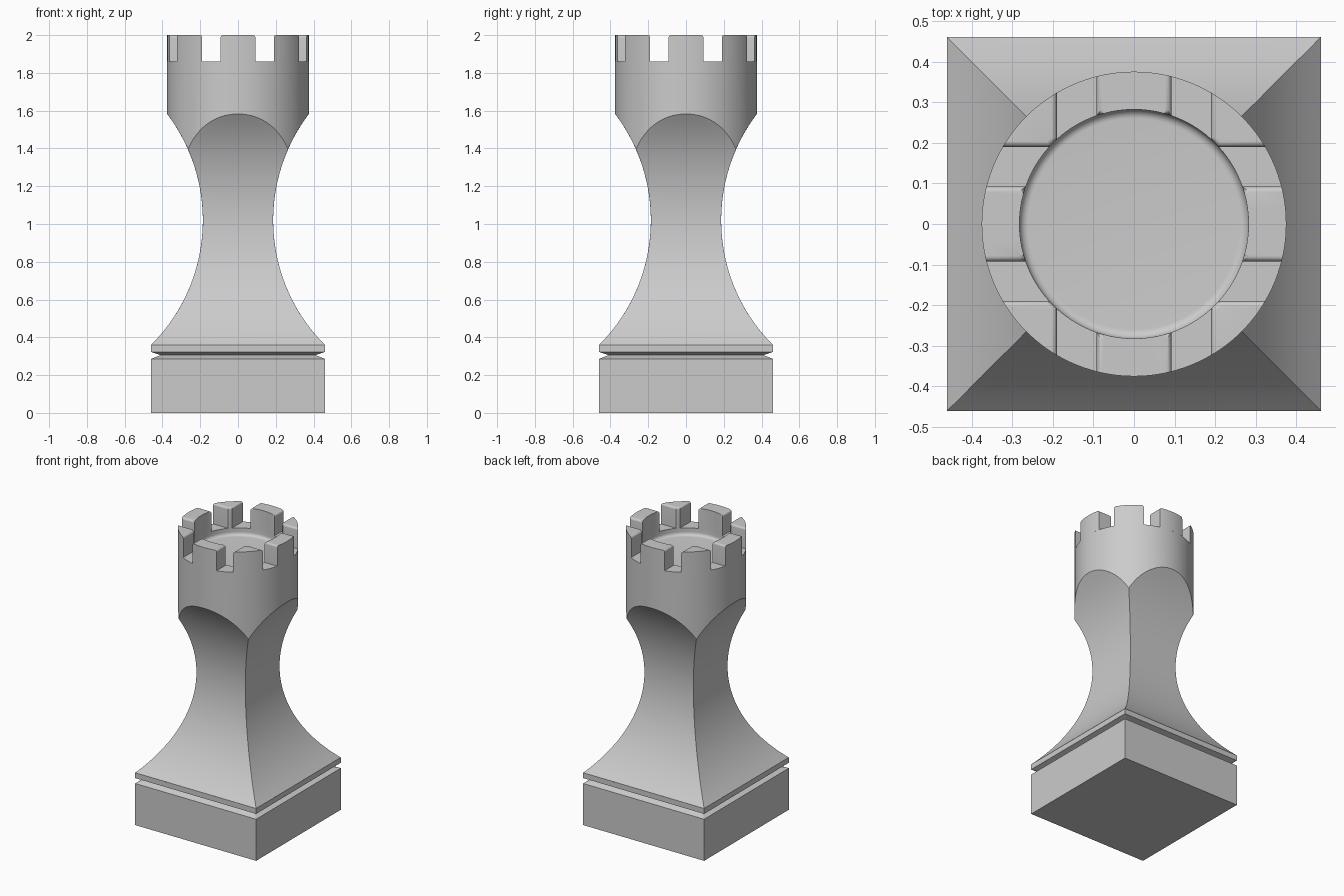
import bpy, bmesh
from math import sin, cos, pi, sqrt, asin, radians

if "Cube" in bpy.data.objects:
    bpy.data.objects.remove(bpy.data.objects["Cube"])

SEG = 128
HALF = 0.46                                 # half width of the square foot
WAIST, WAIST_Z, ARC = 0.186, 1.02, 0.932    # concave flank arc
FOOT_TOP, RIM, TOP = 0.36, 1.86, 2.0
R_OUT, R_IN, FLOOR, FILLET = 0.375, 0.282, 1.81, 0.022

stone = bpy.data.materials.new("grey stone")
stone.use_nodes = True
grey = (0.6, 0.6, 0.6, 1)
stone.diffuse_color = grey
stone.node_tree.nodes["Principled BSDF"].inputs["Base Color"].default_value = grey


def finish(name, bm):
    bmesh.ops.recalc_face_normals(bm, faces=bm.faces)
    mesh = bpy.data.meshes.new(name)
    bm.to_mesh(mesh)
    bm.free()
    mesh.materials.append(stone)
    obj = bpy.data.objects.new(name, mesh)
    bpy.context.collection.objects.link(obj)
    bpy.ops.object.select_all(action='DESELECT')
    obj.select_set(True)
    bpy.context.view_layer.objects.active = obj
    bpy.ops.object.shade_smooth_by_angle(angle=radians(25))
    return obj


def loft(rings, cap_start=False, cap_end=False):
    bm = bmesh.new()
    loops = [[bm.verts.new(p) for p in ring] for ring in rings]
    n = len(loops[0])
    for low, high in zip(loops, loops[1:]):
        for i in range(n):
            j = (i + 1) % n
            bm.faces.new((low[i], low[j], high[j], high[i]))
    if cap_start:
        bm.faces.new(loops[0][::-1])
    if cap_end:
        bm.faces.new(loops[-1])
    return bm


def square(h, z):
    return [(-h, -h, z), (h, -h, z), (h, h, z), (-h, h, z)]


def circle(r, z):
    return [(r * cos(2 * pi * i / SEG), r * sin(2 * pi * i / SEG), z) for i in range(SEG)]


def flank(z):
    return WAIST + ARC - sqrt(ARC ** 2 - (z - WAIST_Z) ** 2)


def flank_height(h):
    return WAIST_Z + sqrt(ARC ** 2 - (ARC + WAIST - h) ** 2)


# Square foot with a V groove under its top slab
finish("foot", loft([square(HALF, 0), square(HALF, 0.286), square(HALF - 0.05, 0.306),
                     square(HALF, 0.323), square(HALF, FOOT_TOP)], cap_start=True))

# Square concave column: each vertical line stops where it meets the round turret
ROWS = 32
column = []
for k in range(ROWS + 1):
    ring = []
    for i in range(SEG):
        a = 2 * pi * i / SEG
        side = max(abs(cos(a)), abs(sin(a)))
        z = FOOT_TOP + (flank_height(R_OUT * side) - FOOT_TOP) * k / ROWS
        r = flank(z) / side
        ring.append((r * cos(a), r * sin(a), z))
    column.append(ring)

# Turret wall, ledge and sunken floor with a rounded inner corner
turret = [circle(R_OUT, RIM), circle(R_IN, RIM)]
for k in range(9):
    t = pi / 2 * k / 8
    turret.append(circle(R_IN - FILLET * (1 - cos(t)), FLOOR + FILLET * (1 - sin(t))))
finish("column_and_turret", loft(column + turret, cap_end=True))


# Battlements: ring sectors with rounded top and inner edges
def merlon(name, middle, outer_half, inner_half, inner_steps):
    def arc(r, half, steps):
        angles = [middle - half + 2 * half * i / steps for i in range(steps + 1)]
        return [(r * cos(a), r * sin(a)) for a in angles]
    outline = arc(R_OUT, outer_half, 12) + arc(R_IN, inner_half, inner_steps)[::-1]
    bm = loft([[(x, y, z) for x, y in outline] for z in (RIM, TOP)], cap_end=True)

    def is_outer(v):
        return v.co.xy.length > R_OUT - 0.001

    rounded = []
    for e in bm.edges:
        top = [v.co.z > TOP - 0.001 for v in e.verts]
        if all(top) and not all(is_outer(v) and e.calc_length() < 0.04 for v in e.verts):
            rounded.append(e)
        elif any(top) and not all(top) and inner_steps > 1 and not is_outer(e.verts[0]):
            if e.calc_face_angle(0) > radians(30):
                rounded.append(e)
    bmesh.ops.bevel(bm, geom=rounded, offset=0.013, offset_type='OFFSET', segments=6,
                    profile=0.5, affect='EDGES', clamp_overlap=True)
    finish(name, bm)


NEAR, FAR = 0.092, 0.19                     # crenel channel limits from the centre lines
for q in range(4):
    merlon(f"side_battlement_{q + 1}", q * pi / 2,
           asin(NEAR / R_OUT), asin(NEAR / R_IN), 10)
    merlon(f"corner_battlement_{q + 1}", q * pi / 2 + pi / 4,
           pi / 4 - asin(FAR / R_OUT), pi / 4 - asin(FAR / R_IN), 1)
